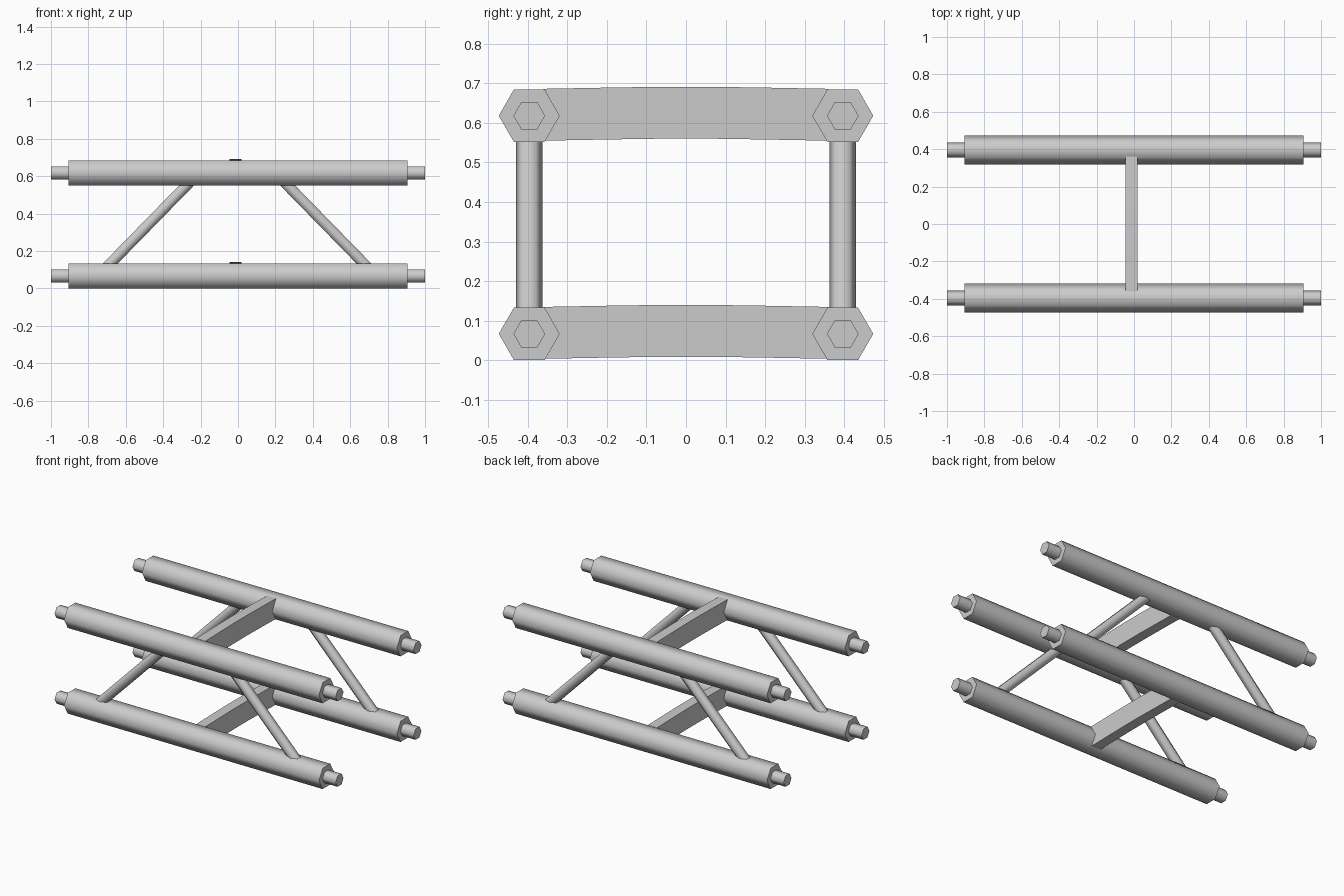
import bpy
import bmesh
from math import pi, radians
from mathutils import Matrix, Vector

cube = bpy.data.objects.get("Cube")
if cube:
    bpy.data.objects.remove(cube)

grey = bpy.data.materials.new("light_grey")
grey.use_nodes = True
colour = (0.6, 0.6, 0.6, 1)
grey.diffuse_color = colour
grey.node_tree.nodes["Principled BSDF"].inputs["Base Color"].default_value = colour

TUBE_Y = 0.396
LOW_Z, HIGH_Z = 0.067, 0.618


def add_object(name, bm, smooth):
    mesh = bpy.data.meshes.new(name)
    bmesh.ops.recalc_face_normals(bm, faces=bm.faces)
    bm.to_mesh(mesh)
    bm.free()
    mesh.materials.append(grey)
    obj = bpy.data.objects.new(name, mesh)
    bpy.context.collection.objects.link(obj)
    if smooth:
        bpy.ops.object.select_all(action="DESELECT")
        obj.select_set(True)
        bpy.context.view_layer.objects.active = obj
        bpy.ops.object.shade_smooth_by_angle(angle=radians(65))
    return obj


def hex_rod(name, start, end, radius):
    """Six-sided rod in an xz plane, with corners pointing along y."""
    start, end = Vector(start), Vector(end)
    along = (end - start).normalized()
    side = Vector((0, 1, 0))
    up = along.cross(side)
    frame = Matrix((side, up, along)).transposed().to_4x4()
    frame.translation = (start + end) / 2
    bm = bmesh.new()
    bmesh.ops.create_cone(bm, cap_ends=True, segments=6, radius1=radius, radius2=radius,
                          depth=(end - start).length)
    # Put a corner exactly on the side axis
    corner = max(bm.verts, key=lambda v: v.co.x).co
    turn = Matrix.Rotation(-Vector((1, 0)).angle_signed(corner.xy) * -1, 4, "Z")
    bmesh.ops.transform(bm, matrix=frame @ turn, verts=bm.verts)
    return add_object(name, bm, True)


def cross_plate(name, z):
    """Slightly arched plate joining the front and back tubes."""
    arch = [(-0.36, 0), (-0.2, 0.003), (-0.07, 0.005), (0.07, 0.005), (0.2, 0.003), (0.36, 0)]
    outline = [(y, z + 0.068 + rise) for y, rise in arch]
    outline += [(y, z - 0.063 + rise) for y, rise in reversed(arch)]
    bm = bmesh.new()
    face = bm.faces.new([bm.verts.new((-0.045, y, h)) for y, h in outline])
    extruded = bmesh.ops.extrude_face_region(bm, geom=[face])["geom"]
    moved = [v for v in extruded if isinstance(v, bmesh.types.BMVert)]
    bmesh.ops.translate(bm, vec=(0.065, 0, 0), verts=moved)
    return add_object(name, bm, False)


# Long tubes with an end pin at each side
for depth, y in (("front", -TUBE_Y), ("back", TUBE_Y)):
    for level, z in (("lower", LOW_Z), ("upper", HIGH_Z)):
        hex_rod(f"{depth}_{level}_tube", (-0.907, y, z), (0.907, y, z), 0.077)
        for side, s in (("right", -1), ("left", 1)):
            hex_rod(f"{depth}_{level}_{side}_pin", (s * 0.88, y, z), (s, y, z), 0.04)

    # Sloping braces between the lower and upper tubes
    for side, s in (("right", -1), ("left", 1)):
        shift = -0.005
        hex_rod(f"{depth}_{side}_brace", (s * 0.73 + shift, y, 0.08),
                (s * 0.215 + shift, y, 0.607), 0.033)

# Plates joining front to back
cross_plate("lower_cross_plate", LOW_Z)
cross_plate("upper_cross_plate", HIGH_Z)
